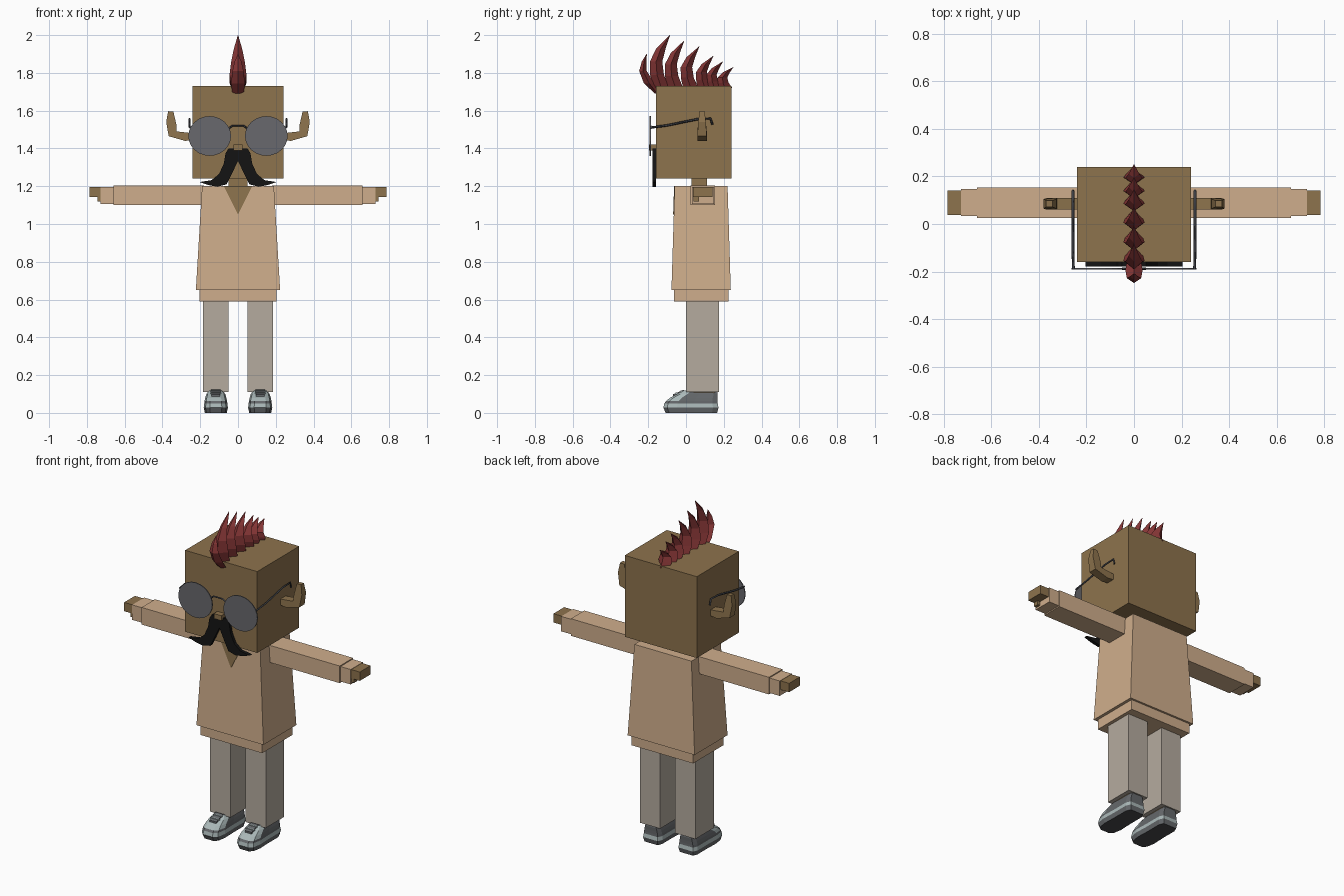
import bpy, bmesh, math
from mathutils import Vector

old = bpy.data.objects.get("Cube")
if old:
    bpy.data.objects.remove(old, do_unlink=True)


def material(name, r, g, b):
    lin = [((c / 255 + 0.055) / 1.055) ** 2.4 for c in (r, g, b)] + [1]
    m = bpy.data.materials.new(name)
    m.use_nodes = True
    m.diffuse_color = lin
    m.node_tree.nodes["Principled BSDF"].inputs["Base Color"].default_value = lin
    return m


skin = material("brown skin", 141, 115, 77)
shirt = material("tan cloth", 207, 174, 140)
trouser = material("grey beige cloth", 181, 171, 159)
red = material("red hair", 134, 54, 54)
black = material("black hair", 20, 20, 20)
lens_grey = material("lens grey", 104, 104, 109)
frame_grey = material("frame grey", 62, 64, 70)
shoe_light = material("pale shoe", 170, 184, 184)
shoe_dark = material("dark shoe", 100, 103, 106)
sole_mat = material("sole", 72, 72, 75)


def make(name, bm, *mats):
    bmesh.ops.recalc_face_normals(bm, faces=bm.faces)
    me = bpy.data.meshes.new(name)
    bm.to_mesh(me)
    bm.free()
    ob = bpy.data.objects.new(name, me)
    bpy.context.collection.objects.link(ob)
    for m in mats:
        me.materials.append(m)
    return ob


def loft(name, rings, *mats):
    """Skin a stack of equal-length rings and close both ends."""
    bm = bmesh.new()
    vs = [[bm.verts.new(p) for p in r] for r in rings]
    n = len(rings[0])
    for a, b in zip(vs, vs[1:]):
        for i in range(n):
            j = (i + 1) % n
            bm.faces.new((a[i], a[j], b[j], b[i]))
    bm.faces.new(vs[0])
    bm.faces.new(vs[-1])
    return make(name, bm, *mats)


def rect(x0, x1, y0, y1, z):
    return [(x0, y0, z), (x1, y0, z), (x1, y1, z), (x0, y1, z)]


def box(name, x, y, z, mat):
    return loft(name, [rect(*x, *y, z[0]), rect(*x, *y, z[1])], mat)


def plate(name, pts, y0, y1, mat, inset=None):
    """Extrude an x-z outline along y."""
    return loft(name, [[(x, y, z) for x, z in pts] for y in (y0, y1)], mat)


def wire(name, pts, radius, mat):
    cu = bpy.data.curves.new(name, "CURVE")
    cu.dimensions = "3D"
    cu.bevel_depth = radius
    cu.bevel_resolution = 0
    cu.use_fill_caps = True
    sp = cu.splines.new("POLY")
    sp.points.add(len(pts) - 1)
    for p, co in zip(sp.points, pts):
        p.co = (*co, 1)
    ob = bpy.data.objects.new(name, cu)
    bpy.context.collection.objects.link(ob)
    cu.materials.append(mat)


# Head, neck and torso
box("head", (-.24, .24), (-.16, .24), (1.24, 1.73), skin)
box("neck", (-.05, .05), (.03, .11), (1.18, 1.25), skin)
loft("shirt", [rect(-.223, .223, -.077, .237, .65), rect(-.19, .19, -.06, .22, 1.2)], shirt)
box("shirt_hem", (-.205, .205), (-.063, .225), (.59, .66), shirt)
loft("neckline", [[(-.075, y, 1.201), (.075, y, 1.201), (0, y - .005, 1.05)]
                  for y in (-.063, -.057)], skin)
box("nose", (-.025, .025), (-.195, -.155), (1.39, 1.42), skin)

# Spectacles bridge
wire("bridge", [(-.05, -.188, 1.505), (-.03, -.188, 1.52), (.03, -.188, 1.52),
                (.05, -.188, 1.505)], .005, frame_grey)

ear_outline = [(.235, 1.445), (.28, 1.44), (.367, 1.465), (.38, 1.54), (.37, 1.597),
               (.342, 1.595), (.327, 1.53), (.325, 1.49), (.235, 1.48)]
whisker = [(0, 1.4), (.05, 1.4), (.066, 1.375), (.075, 1.32), (.1, 1.265), (.14, 1.232),
           (.205, 1.222), (.16, 1.207), (.11, 1.197), (.06, 1.21), (.035, 1.26), (0, 1.335)]
# Plan of a shoe: half width factor and length factor from toe to heel
plan = [(.5, 0), (.85, .07), (1, .25), (.95, .55), (.95, .9), (.75, 1)]
plan = plan + [(-w, t) for w, t in reversed(plan)]
# Shoe levels: height, half width, toe, heel
levels = [(0, .058, -.108, .165), (.028, .064, -.12, .172), (.05, .061, -.115, .168),
          (.062, .06, -.106, .167), (.08, .056, -.085, .167), (.1, .05, -.045, .168),
          (.118, .036, -.02, .165)]

for side, s in (("left", 1), ("right", -1)):
    def span(a, b):
        return sorted((s * a, s * b))

    # Arms, reaching straight out
    box(side + "_sleeve", span(.18, .66), (.025, .153), (1.1, 1.203), shirt)
    box(side + "_cuff", span(.65, .728), (.033, .148), (1.107, 1.197), shirt)
    box(side + "_hand", span(.72, .785), (.038, .14), (1.142, 1.195), skin)
    box(side + "_thumb", span(.72, .745), (.04, .07), (1.118, 1.15), skin)

    # Legs
    box(side + "_leg", span(.05, .185), (0, .175), (.11, .6), trouser)
    box(side + "_ankle", span(.075, .16), (.04, .15), (.08, .125), skin)

    # Shoes, coloured by height and by distance from the toe
    rings = [[(s * .1175 + w * hw, a + (b - a) * t, z) for w, t in plan]
             for z, hw, a, b in levels]
    shoe = loft(side + "_shoe", rings, sole_mat, shoe_light, shoe_dark)
    for f in shoe.data.polygons:
        y, z = f.center.y, f.center.z
        if z < .03:
            f.material_index = 2 if z > .001 else 0
        elif z < .05:
            f.material_index = 1
        elif z < .065:
            f.material_index = 2
        elif z < .1:
            f.material_index = 2 if y > .0 else 1
        else:
            f.material_index = 1 if y < .03 else 2
    loft(side + "_shoe_tongue", [[(s * .1175 + w, y, z) for w, y, z in
                                  ((-.022, -.07, .092 + d), (.022, -.07, .092 + d),
                                   (.025, -.01, .117 + d), (-.025, -.01, .117 + d))]
                                 for d in (-.01, .006)], shoe_dark)
    for k in range(2):
        y, z = -.055 + k * .025, .1 + k * .01
        box(side + "_lace_" + str(k), span(.09, .145), (y, y + .01), (z, z + .008), shoe_light)

    # Ears with narrowed tips
    ear = plate(side + "_ear", [(s * x, z) for x, z in ear_outline], .06, .11, skin)
    for v in ear.data.vertices:
        if v.co.z > 1.52:
            v.co.y = .085 + (v.co.y - .085) * (.8 if v.co.z < 1.57 else .55)

    # Moustache
    plate(side + "_moustache", [(s * x, z) for x, z in whisker], -.178, -.158, black)

    # Lens and temple arm
    disc = [(s * .15 + .113 * math.cos(i * math.tau / 24),
             1.466 + .105 * math.sin(i * math.tau / 24)) for i in range(24)]
    plate(side + "_lens", disc, -.192, -.186, lens_grey)
    wire(side + "_temple", [(s * .255, -.19, 1.51), (s * .257, -.1, 1.522),
                            (s * .257, .06, 1.555), (s * .257, .13, 1.558),
                            (s * .257, .14, 1.525)], .006, frame_grey)


def spike(name, stations):
    """Diamond-section blade; each station is y, z, half depth, half width."""
    loft(name, [[(0, y - d, z), (w, y, z), (0, y + d, z), (-w, y, z)]
                for y, z, d, w in stations], red)


# Mohawk: a front curl, then blades shrinking toward the back
spike("mohawk_front", [(-.152, 1.69, .012, .03), (-.195, 1.745, .028, .036),
                       (-.228, 1.81, .02, .03), (-.222, 1.86, .012, .018),
                       (-.208, 1.9, .001, .001)])
tips = [(-.085, 2), (-.01, 1.97), (.07, 1.94), (.145, 1.89), (.195, 1.86), (.25, 1.83)]
for i, (y, z) in enumerate(tips):
    h = z - 1.72
    k = .5 + h
    spike("mohawk_blade_" + str(i),
          [(y - .045, 1.72, .04, .036), (y - .088 * k, 1.72 + h * .25, .042 * k + .004, .045),
           (y - .094 * k, 1.72 + h * .5, .042 * k, .036),
           (y - .062 * k, 1.72 + h * .74, .032 * k, .022), (y, z, .001, .001)])
